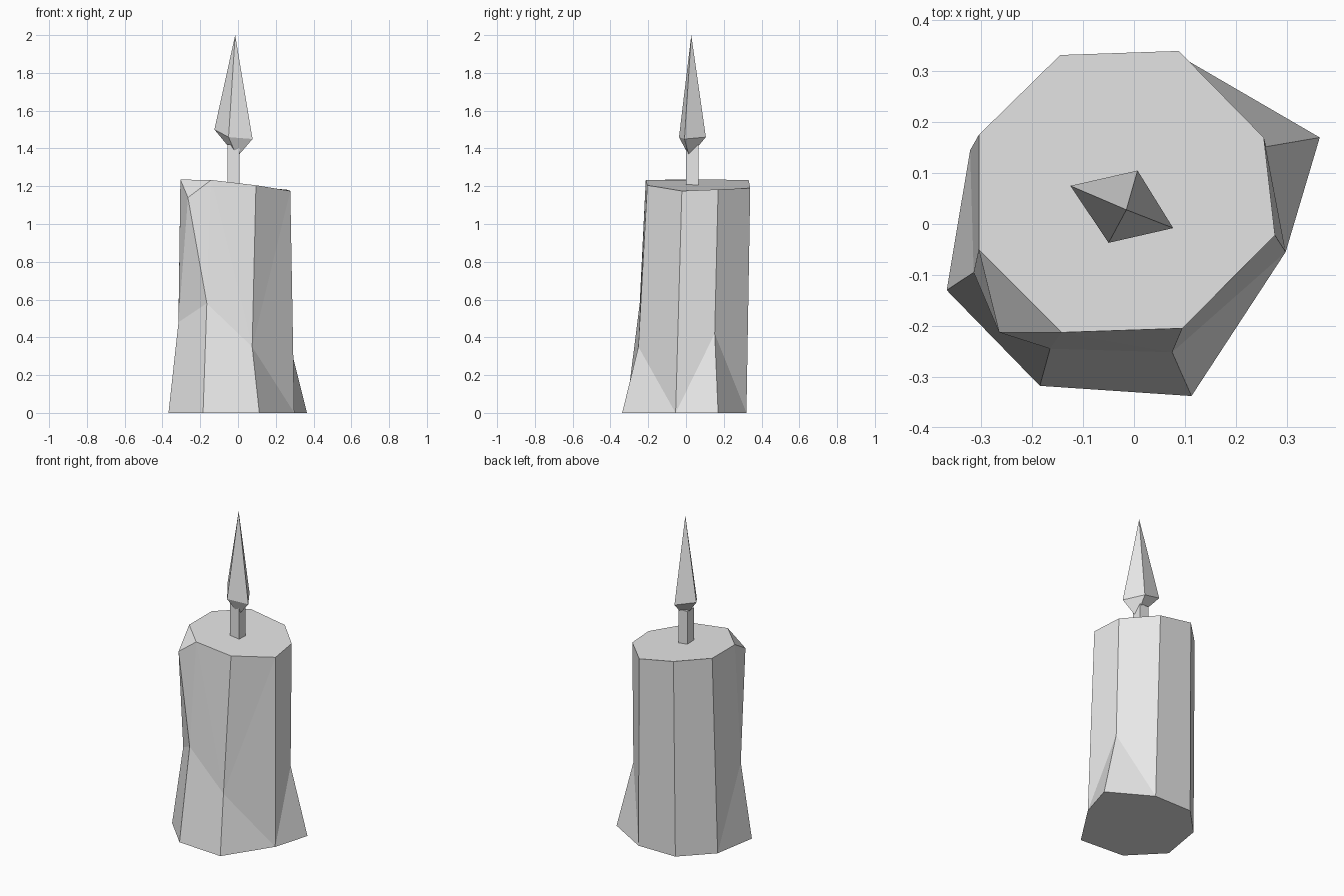
import bpy
import bmesh

if "Cube" in bpy.data.objects:
    bpy.data.objects.remove(bpy.data.objects["Cube"])

grey = bpy.data.materials.new("light grey")
grey.diffuse_color = (0.8, 0.8, 0.8, 1)
grey.use_nodes = True
grey.node_tree.nodes["Principled BSDF"].inputs["Base Color"].default_value = grey.diffuse_color


def add_part(name, points, faces):
    """Flat-shaded part from named points and faces given as point names."""
    bm = bmesh.new()
    v = {k: bm.verts.new(p) for k, p in points.items()}
    for f in faces:
        bm.faces.new([v[k] for k in f.split()])
    bmesh.ops.recalc_face_normals(bm, faces=bm.faces)
    mesh = bpy.data.meshes.new(name)
    bm.to_mesh(mesh)
    bm.free()
    mesh.materials.append(grey)
    obj = bpy.data.objects.new(name, mesh)
    bpy.context.collection.objects.link(obj)
    return obj


# Candle body: eight-sided top (t) and base (b) rings, joined by
# mid points (m) where the melted wax flares out, and a chipped corner
top = [(-.145, .332, 1.232), (.088, .34, 1.19), (.255, .17, 1.183), (.277, -.022, 1.175),
       (.095, -.205, 1.205), (-.142, -.213, 1.233), (-.305, -.05, 1.235), (-.305, .175, 1.235)]
base = [(-.15, .32), (.107, .32), (.365, .17), (.298, -.055),
        (.113, -.338), (-.185, -.318), (-.368, -.13), (-.322, .145)]
body = {f"t{i}": p for i, p in enumerate(top)}
body.update({f"b{i}": (x, y, 0) for i, (x, y) in enumerate(base)})
body.update(m2=(.26, .152, .42), m4=(.075, -.252, .35), m5=(-.165, -.245, .58),
            m6=(-.315, -.095, .48), chip=(-.265, -.213, 1.14))

add_part("candle_body", body, [
    " ".join(f"t{i}" for i in range(8)),            # top
    " ".join(f"b{i}" for i in range(8)),            # underside
    "t0 t1 b1 b0", "t7 t0 b0 b7",                   # plain back sides
    "t1 t2 m2 b1", "m2 b2 b1",                      # right flare
    "t2 t3 b3 m2", "m2 b3 b2",
    "t3 t4 m4", "t3 m4 b3", "m4 b4 b3",             # front right
    "t4 t5 m4", "t5 m5 m4", "t5 chip m5", "m4 m5 b5 b4",  # front
    "t5 t6 chip", "t6 m6 chip", "chip m6 m5", "m5 m6 b6 b5",  # chipped corner
    "t6 t7 b7 m6", "m6 b7 b6",                      # left flare
])

# Wick: square post
corners = [(-.055, 0), (.008, 0), (.008, .065), (-.055, .065)]
wick = {f"{n}{i}": (x, y, z) for n, z in (("l", 1.19), ("u", 1.42))
        for i, (x, y) in enumerate(corners)}
add_part("wick", wick, ["l0 l1 l2 l3", "u0 u1 u2 u3"] +
         [f"l{i} l{(i + 1) % 4} u{(i + 1) % 4} u{i}" for i in range(4)])

# Flame: uneven four-sided double pyramid
flame = dict(tip=(-.015, .028, 2.0), low=(-.005, .018, 1.355),
             r0=(-.125, .075, 1.5), r1=(.007, .105, 1.46),
             r2=(.077, -.008, 1.45), r3=(-.05, -.037, 1.46))
add_part("flame", flame, [f"r{i} r{(i + 1) % 4} {end}"
                          for end in ("tip", "low") for i in range(4)])
